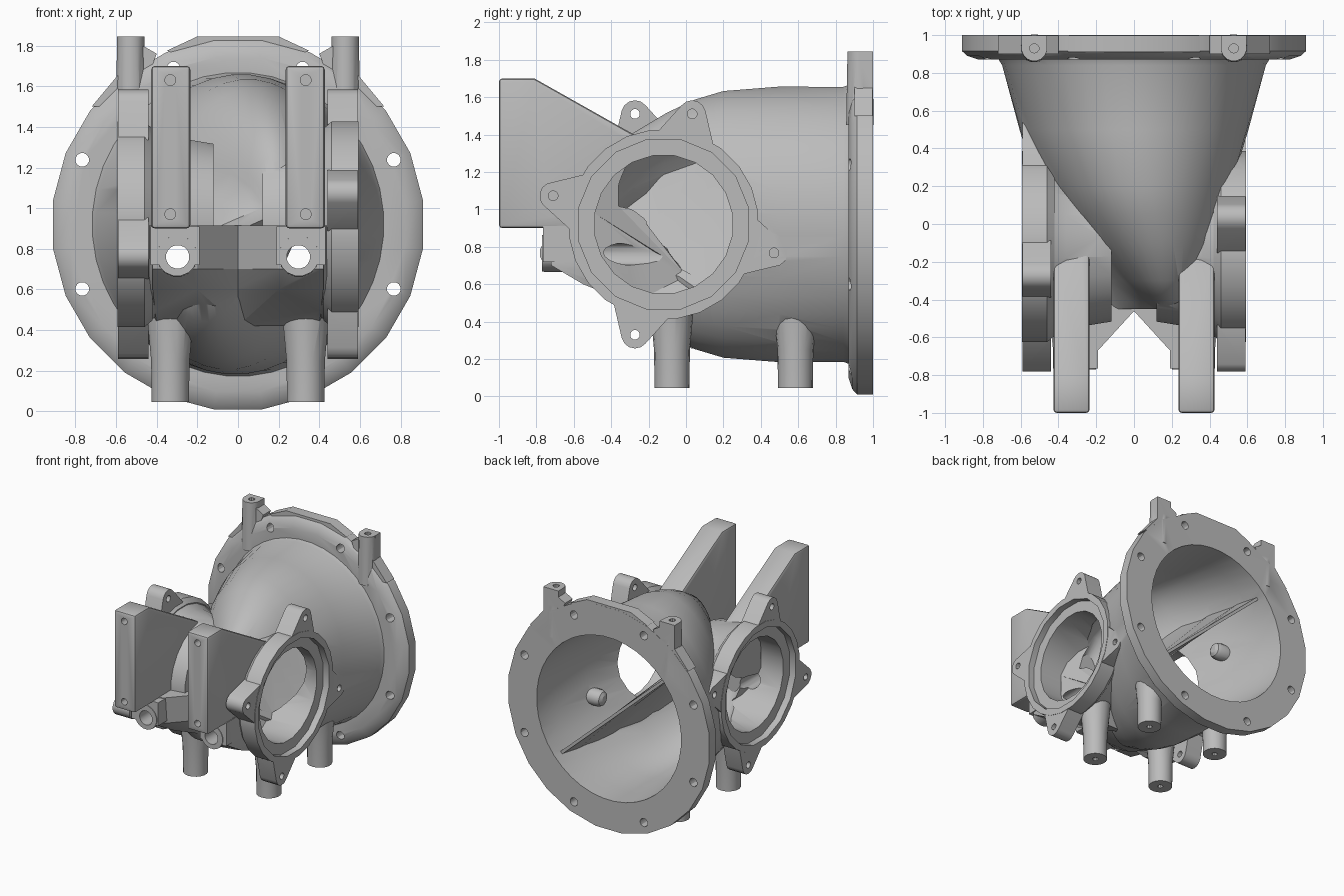
import bpy, bmesh, math

cube = bpy.data.objects.get("Cube")
if cube:
    bpy.data.objects.remove(cube, do_unlink=True)

grey = bpy.data.materials.new("cast_grey")
grey.use_nodes = True
grey.diffuse_color = (0.5, 0.5, 0.5, 1)
grey.node_tree.nodes["Principled BSDF"].inputs["Base Color"].default_value = (0.5, 0.5, 0.5, 1)

CZ = 0.92      # height of the main axis
AY = -0.12     # cross axis position


def finish(name, bm):
    bmesh.ops.recalc_face_normals(bm, faces=bm.faces)
    me = bpy.data.meshes.new(name)
    bm.to_mesh(me)
    bm.free()
    me.materials.append(grey)
    ob = bpy.data.objects.new(name, me)
    bpy.context.collection.objects.link(ob)
    return ob


def loft(name, rings):
    bm = bmesh.new()
    loops = [[bm.verts.new(p) for p in ring] for ring in rings]
    for a, b in zip(loops, loops[1:]):
        for i in range(len(a)):
            j = (i + 1) % len(a)
            bm.faces.new((a[i], a[j], b[j], b[i]))
    bm.faces.new(loops[0])
    bm.faces.new(loops[-1])
    return finish(name, bm)


def hull(name, pts):
    bm = bmesh.new()
    for p in pts:
        bm.verts.new(p)
    bmesh.ops.convex_hull(bm, input=bm.verts[:])
    bmesh.ops.dissolve_limit(bm, angle_limit=0.01, verts=bm.verts[:], edges=bm.edges[:])
    return finish(name, bm)


def box(name, x, y, z):
    return hull(name, [(a, b, c) for a in x for b in y for c in z])


def circle(r, n, c=(0, 0)):
    return [(c[0] + r * math.cos(math.tau * (i + 0.5) / n),
             c[1] + r * math.sin(math.tau * (i + 0.5) / n)) for i in range(n)]


def tube(name, axis, c, rows, n=20):
    """Turned solid along an axis; rows are (position, radius)."""
    place = {"x": lambda p, t: (t, p[0], p[1]),
             "y": lambda p, t: (p[0], t, p[1]),
             "z": lambda p, t: (p[0], p[1], t)}[axis]
    return loft(name, [[place(p, t) for p in circle(r, n, c)] for t, r in rows])


def oval_body(name, rows, inset=0.0):
    """Ovals along y, top leaning to +x and bottom to -x; rows are (y, lean, half width, half height)."""
    return loft(name, [[(lean * max(-1, min(1, 2.5 * v)) + u * (rx - inset), y, CZ + v * (rz - inset))
                        for u, v in circle(1, 40)] for y, lean, rx, rz in rows])


def bake(ob):
    dg = bpy.context.evaluated_depsgraph_get()
    me = bpy.data.meshes.new_from_object(ob.evaluated_get(dg))
    ob.modifiers.clear()
    ob.data = me


def combine(base, other, op):
    mod = base.modifiers.new("join", "BOOLEAN")
    mod.operation, mod.solver, mod.object = op, "EXACT", other
    bake(base)
    bpy.data.objects.remove(other, do_unlink=True)


# Twisted bell-shaped main casing
casing = [
    (0.95, 0, 0.76, 0.78), (0.89, 0, 0.73, 0.755), (0.84, 0, 0.70, 0.737),
    (0.5, 0.015, 0.605, 0.739), (0.2, 0.05, 0.50, 0.715), (0.05, 0.08, 0.44, 0.67),
    (-0.1, 0.12, 0.37, 0.60), (-0.3, 0.16, 0.23, 0.48), (-0.41, 0.18, 0.13, 0.34),
    (-0.45, 0.18, 0.07, 0.2)]
housing = oval_body("housing", casing)
solids, cuts, late = [], [], []

# Rear mounting flange with a flat top pad
solids.append(tube("rear_flange", "y", (0, CZ), [(0.87, 0.83), (0.89, 0.89), (0.915, 0.918), (1, 0.918)], 24))
solids.append(hull("top_pad", [(x, y, z) for y in (0.91, 0.999)
                               for x, z in ((-0.2, 1.845), (0.2, 1.845), (-0.35, 1.775), (0.35, 1.775), (0, 1.65))]))
for k in range(8):
    a = math.radians(22.5 + 45 * k)
    cuts.append(tube("flange_hole", "y", (0.83 * math.cos(a), CZ + 0.83 * math.sin(a)),
                     [(0.7, 0.034), (1.1, 0.034)], 12))

for s in (-1, 1):
    # Side bearing drum and its eared flange
    solids.append(tube("bearing_drum", "x", (AY, CZ),
                       [(s * 0.12, 0.40), (s * 0.36, 0.44), (s * 0.47, 0.49)], 24))
    solids.append(tube("bearing_flange", "x", (AY, CZ),
                       [(s * 0.42, 0.475), (s * 0.46, 0.51), (s * 0.593, 0.51)], 24))
    for k in range(4):
        a = math.radians(90 - s * 14.5 + 90 * k)
        ear = (AY + 0.61 * math.cos(a), CZ + 0.61 * math.sin(a))
        outline = circle(0.073, 14, ear)
        for da in (-0.32, 0.32):
            outline.append((AY + 0.495 * math.cos(a + da), CZ + 0.495 * math.sin(a + da)))
        outline.append((AY + 0.4 * math.cos(a), CZ + 0.4 * math.sin(a)))
        solids.append(hull("flange_ear", [(x, p[0], p[1]) for p in outline
                                          for x in (s * 0.44, s * 0.59)]))
        cuts.append(tube("ear_hole", "x", ear, [(s * 0.425, 0.026), (s * 0.7, 0.026)], 12))
        # Rounded boss inside the casing behind the rearmost ear
        if math.cos(a) > 0.9:
            late.append(tube("inner_boss", "x", ear, [(s * 0.41, 0.03), (s * 0.425, 0.055),
                                                      (s * 0.45, 0.066), (s * 0.56, 0.066)], 16))

    # Front mounting plate
    profile = [(-1, 0.9), (-1, 1.70), (-0.81, 1.70), (-0.32, 1.42), (-0.1, 1.3), (-0.1, 0.9)]
    plate = hull("mounting_plate", [(x, y, z) for y, z in profile for x in (s * 0.235, s * 0.427)])
    bev = plate.modifiers.new("bevel", "BEVEL")
    bev.width, bev.segments = 0.018, 2
    bake(plate)
    solids.append(plate)
    for z in (0.97, 1.63):
        cuts.append(tube("plate_hole", "y", (s * 0.333, z), [(-1.1, 0.027), (-0.9, 0.027)], 12))

    # Lower shelf that carries the plate, and its round boss
    plan = [(-0.01, -0.45), (0.2, -0.68), (0.42, -0.74), (0.47, -0.3), (0.42, -0.1), (-0.01, -0.1)]
    solids.append(hull("front_shelf", [(s * x, y, 0.915) for x, y in plan]
                       + [(s * x, y + 0.02, 0.7) for x, y in plan]
                       + [(s * x, max(y + 0.12, -0.55), 0.6) for x, y in plan]
                       + [(s * x, -0.1, 0.42) for x in (0, 0.4)]))
    solids.append(tube("front_boss", "y", (s * 0.3, 0.765), [(-0.77, 0.1), (-0.3, 0.11)], 16))
    solids.append(box("boss_cap", (s * 0.19, s * 0.43), (-0.765, -0.4), (0.72, 0.91)))
    cuts.append(tube("boss_hole", "y", (s * 0.297, 0.76), [(-0.9, 0.058), (0.6, 0.058)], 16))

    # Four round feet
    for y in (-0.075, 0.585):
        solids.append(tube("foot", "z", (s * 0.333, y), [(0.045, 0.093), (0.25, 0.096), (0.62, 0.13)], 18))
        cuts.append(tube("foot_hole", "z", (s * 0.333, y), [(0, 0.022), (0.12, 0.022)], 10))

    # Upright post on the rear flange, with a sloping shoulder
    solids.append(tube("top_post", "z", (s * 0.528, 0.93), [(1.45, 0.075), (1.845, 0.068)], 16))
    solids.append(box("post_back", (s * 0.46, s * 0.596), (0.93, 0.999), (1.4, 1.845)))
    solids.append(hull("post_shoulder", [(s * x, y, z) for y in (0.9, 0.998) for x, z in
                                         ((0.4, 1.76), (0.47, 1.8), (0.59, 1.64), (0.72, 1.5), (0.5, 1.5))]))
    cuts.append(tube("post_hole", "z", (s * 0.528, 0.93), [(1.74, 0.025), (1.9, 0.025)], 10))

    # Bearing seat, and a bore whose inner end slants along the dividing web
    cuts.append(tube("bearing_seat", "x", (AY, CZ), [(s * 0.54, 0.462), (s * 0.7, 0.462)], 16))
    mouth = circle(0.372, 20, (AY, CZ))
    cuts.append(loft("bearing_bore", [
        [(s * 0.7, y, z) for y, z in mouth],
        [(s * (max(0.08, 0.03 - s * (z - CZ) / 1.6) + max(0, -0.2 - y) * 0.9), y, z) for y, z in mouth]]))

# Hollow interior open at the rear
cuts.append(oval_body("main_cavity", [
    (1.1, 0, 0.667, 0.667), (0.8, 0, 0.635, 0.667), (0.5, 0.015, 0.54, 0.667),
    (0.2, 0.06, 0.42, 0.64), (-0.12, 0.12, 0.30, 0.5), (-0.28, 0.16, 0.17, 0.38),
    (-0.36, 0.17, 0.1, 0.25)]))

# Twisted web that splits the interior between the two bearing bores
sections = []
for y, deg, half in ((0.92, 138, 0.012), (0.7, 136, 0.02), (0.4, 132, 0.022), (0.1, 126, 0.022),
                     (-0.15, 120, 0.022), (-0.4, 116, 0.022)):
    c, n = math.cos(math.radians(deg)), math.sin(math.radians(deg))
    sections.append([(c * a - n * b, y, CZ + n * a + c * b)
                     for a, b in ((-0.8, -half), (0, -half), (0.8, -half), (0.8, half), (0, half), (-0.8, half))])
web = loft("dividing_web", sections)
combine(web, oval_body("web_trim", casing, 0.025), "INTERSECT")
late.append(web)

for part in solids:
    combine(housing, part, "UNION")
for part in cuts:
    combine(housing, part, "DIFFERENCE")
for part in late:
    combine(housing, part, "UNION")

# Smooth shading with sharp machined edges
bpy.ops.object.select_all(action="DESELECT")
housing.select_set(True)
bpy.context.view_layer.objects.active = housing
bpy.ops.object.shade_smooth_by_angle(angle=math.radians(30))
